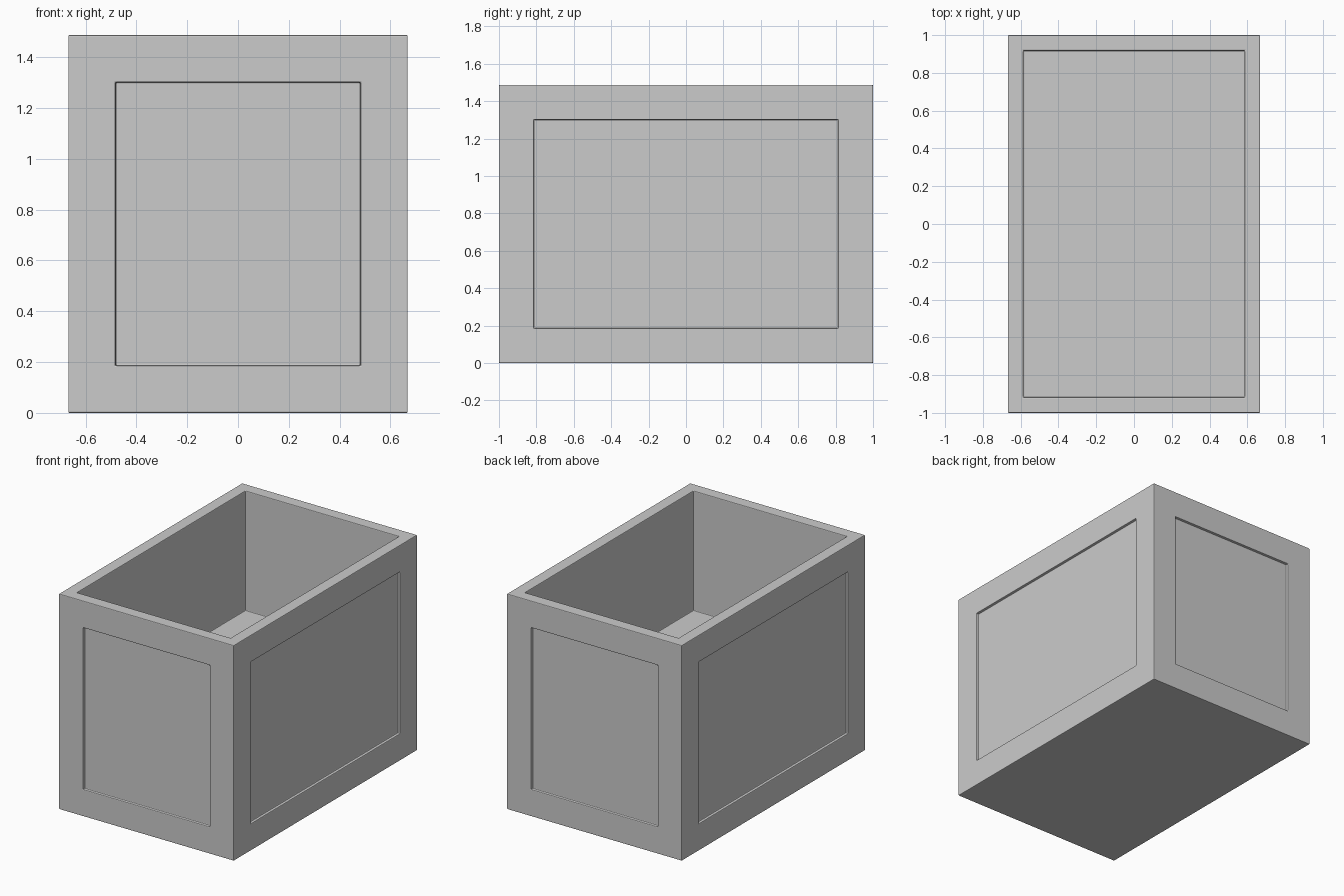
import bpy, bmesh
from mathutils import Matrix

if "Cube" in bpy.data.objects:
    bpy.data.objects.remove(bpy.data.objects["Cube"])

W, L, H = 1.336, 2.0, 1.487      # outer size
WALL, FLOOR_Z = 0.082, 0.66      # rim thickness, height of the inner floor
FRAME, RECESS = 0.186, 0.018     # side panel border and depth


def sink(bm, faces, border, depth):
    """Inset faces by a border, then push them straight inward."""
    bmesh.ops.inset_individual(bm, faces=faces, thickness=border, use_even_offset=True)
    bmesh.ops.inset_individual(bm, faces=faces, thickness=0.0, depth=0.0)
    for f in faces:
        bmesh.ops.translate(bm, verts=f.verts[:], vec=-f.normal.copy() * depth)


# Open box body
bm = bmesh.new()
bmesh.ops.create_cube(bm, size=1.0,
                      matrix=Matrix.Translation((0, 0, H / 2)) @ Matrix.Diagonal((W, L, H, 1)))
bm.normal_update()
top = [f for f in bm.faces if f.normal.z > 0.9]
sides = [f for f in bm.faces if abs(f.normal.z) < 0.1]

# Recessed panels on all four sides, and the deep opening
sink(bm, sides, FRAME, RECESS)
sink(bm, top, WALL, H - FLOOR_Z)
bm.normal_update()

mesh = bpy.data.meshes.new("planter_box")
bm.to_mesh(mesh)
bm.free()
box = bpy.data.objects.new("planter_box", mesh)
bpy.context.collection.objects.link(box)

# Very small softened edges
bevel = box.modifiers.new("edge_bevel", 'BEVEL')
bevel.width = 0.005
bevel.segments = 2
bevel.limit_method = 'ANGLE'
